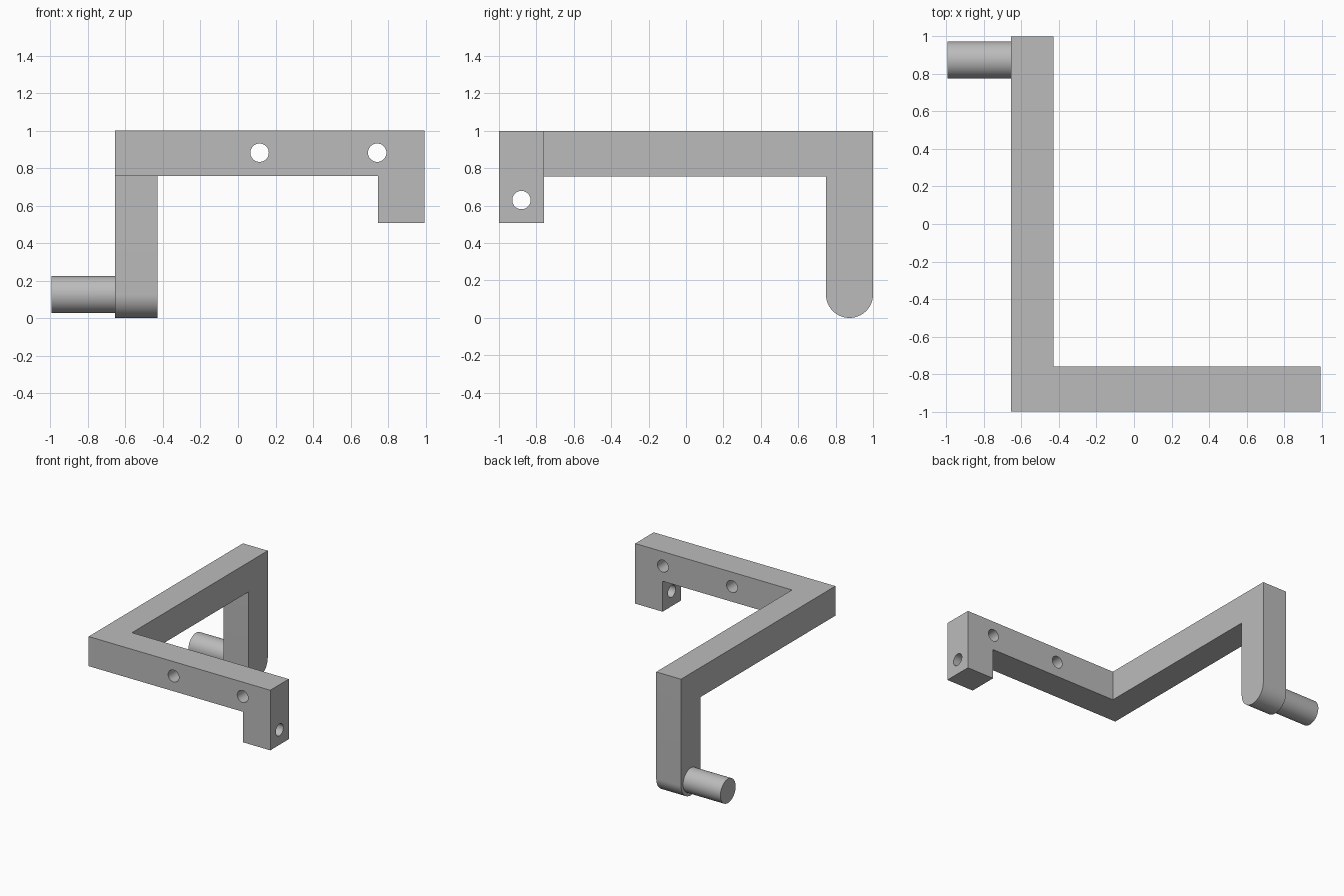
import bpy
import bmesh
from math import cos, sin, pi, radians
from mathutils import Matrix, Vector

if "Cube" in bpy.data.objects:
    bpy.data.objects.remove(bpy.data.objects["Cube"], do_unlink=True)

grey = bpy.data.materials.new("plain grey")
grey.use_nodes = True
COLOUR = (0.5, 0.5, 0.5, 1)
grey.diffuse_color = COLOUR
grey.node_tree.nodes["Principled BSDF"].inputs["Base Color"].default_value = COLOUR


def make_object(name, bm):
    bmesh.ops.recalc_face_normals(bm, faces=bm.faces)
    mesh = bpy.data.meshes.new(name)
    bm.to_mesh(mesh)
    bm.free()
    mesh.materials.append(grey)
    obj = bpy.data.objects.new(name, mesh)
    bpy.context.collection.objects.link(obj)
    return obj


def extrude_profile(name, points, depth):
    """Close a planar outline and sweep it along the depth vector."""
    bm = bmesh.new()
    face = bm.faces.new([bm.verts.new(p) for p in points])
    swept = bmesh.ops.extrude_face_region(bm, geom=[face], use_keep_orig=True)
    verts = [v for v in swept["geom"] if isinstance(v, bmesh.types.BMVert)]
    bmesh.ops.translate(bm, verts=verts, vec=depth)
    return make_object(name, bm)


def cylinder(name, centre, radius, length, axis):
    bm = bmesh.new()
    turn = Vector((0, 0, 1)).rotation_difference(Vector(axis)).to_matrix().to_4x4()
    bmesh.ops.create_cone(bm, cap_ends=True, segments=64, radius1=radius,
                          radius2=radius, depth=length,
                          matrix=Matrix.Translation(centre) @ turn)
    return make_object(name, bm)


def combine(target, other, operation):
    mod = target.modifiers.new(operation.lower(), "BOOLEAN")
    mod.operation, mod.object, mod.solver = operation, other, "EXACT"
    bpy.ops.object.select_all(action="DESELECT")
    bpy.context.view_layer.objects.active = target
    target.select_set(True)
    bpy.ops.object.modifier_apply(modifier=mod.name)
    bpy.data.objects.remove(other, do_unlink=True)


LEFT, RIGHT = 0.993, -0.655     # ends of the front bar
BAR_BOTTOM = 0.757
END_RADIUS, END_Y = 0.126, 0.874

# Long arm with a round-ended drop leg at the back
arc = [(RIGHT, END_Y - END_RADIUS * cos(pi * i / 32),
        END_RADIUS - END_RADIUS * sin(pi * i / 32)) for i in range(33)]
arm_outline = [(RIGHT, 1, 1), (RIGHT, -1, 1), (RIGHT, -1, BAR_BOTTOM),
               (RIGHT, END_Y - END_RADIUS, BAR_BOTTOM)] + arc
frame = extrude_profile("bent_frame", arm_outline, (0.225, 0, 0))

# Front bar with a lug hanging at its left end
bar_outline = [(RIGHT, -1, 1), (RIGHT, -1, BAR_BOTTOM), (0.745, -1, BAR_BOTTOM),
               (0.745, -1, 0.507), (LEFT, -1, 0.507), (LEFT, -1, 1)]
combine(frame, extrude_profile("front_bar", bar_outline, (0, 0.24, 0)), "UNION")

# Screw holes through the bar and the lug
for centre, axis in (((0.115, -0.88, 0.882), (0, 1, 0)),
                     ((0.742, -0.88, 0.882), (0, 1, 0)),
                     ((0.87, -0.88, 0.63), (1, 0, 0))):
    combine(frame, cylinder("hole_cutter", centre, 0.049, 0.4, axis), "DIFFERENCE")

# Peg on the outer side of the drop leg
peg = cylinder("side_peg", (-0.819, END_Y, END_RADIUS), 0.099, 0.348, (1, 0, 0))

for obj in (frame, peg):
    bpy.ops.object.select_all(action="DESELECT")
    bpy.context.view_layer.objects.active = obj
    obj.select_set(True)
    bpy.ops.object.shade_smooth_by_angle(angle=radians(30))
